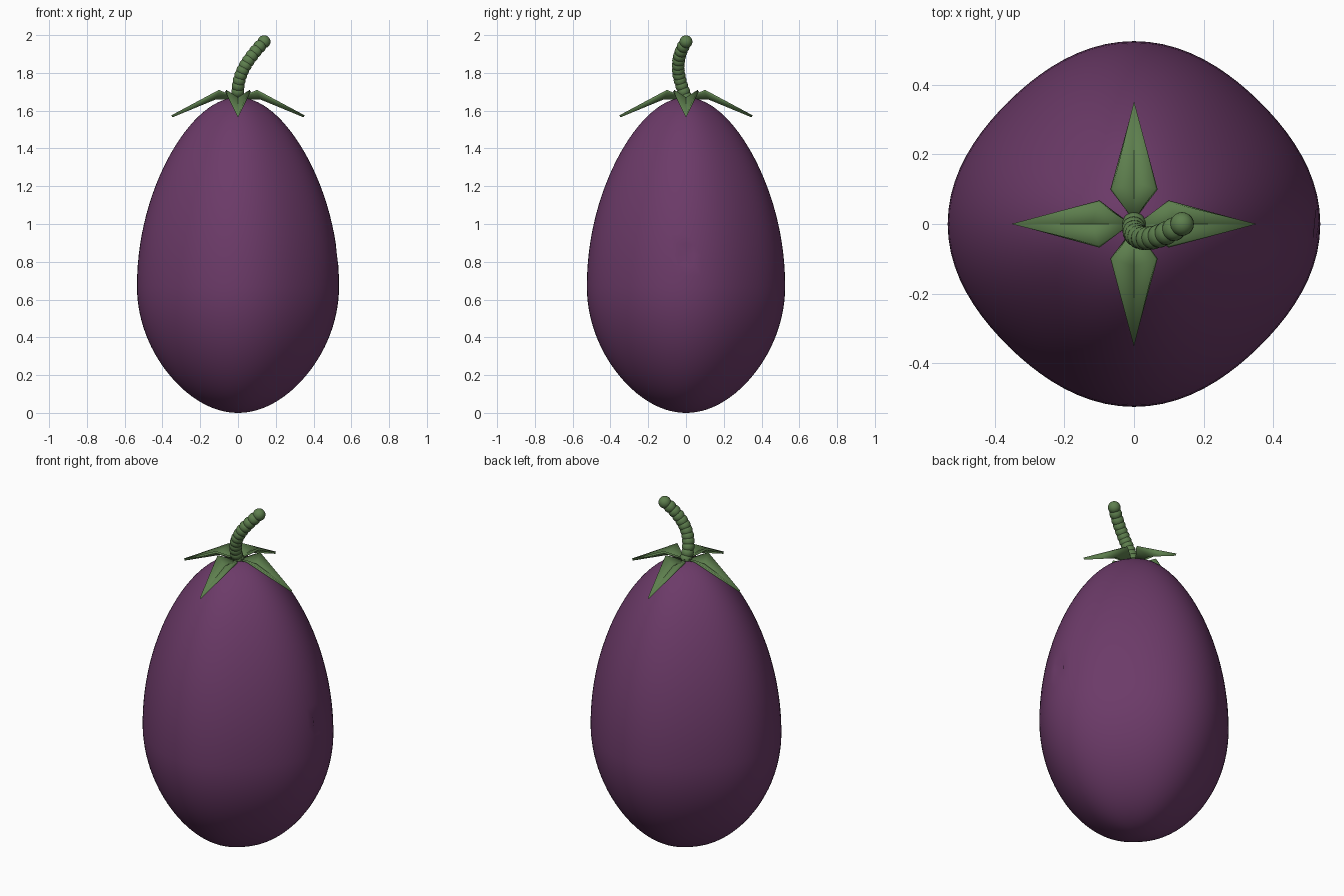
import bpy
import bmesh
import math
from mathutils import Vector
from mathutils.geometry import interpolate_bezier

cube = bpy.data.objects.get("Cube")
if cube:
    bpy.data.objects.remove(cube, do_unlink=True)


def make_material(name, rgb):
    mat = bpy.data.materials.new(name)
    mat.use_nodes = True
    color = (*rgb, 1.0)
    mat.diffuse_color = color
    mat.node_tree.nodes["Principled BSDF"].inputs["Base Color"].default_value = color
    return mat


def make_object(name, bm, mat, smooth_angle):
    mesh = bpy.data.meshes.new(name)
    bm.to_mesh(mesh)
    bm.free()
    mesh.materials.append(mat)
    obj = bpy.data.objects.new(name, mesh)
    bpy.context.collection.objects.link(obj)
    bpy.ops.object.select_all(action="DESELECT")
    obj.select_set(True)
    bpy.context.view_layer.objects.active = obj
    bpy.ops.object.shade_smooth_by_angle(angle=math.radians(smooth_angle))
    return obj


purple = make_material("aubergine_purple", (0.15, 0.043, 0.14))
green = make_material("stalk_green", (0.11, 0.21, 0.075))

# Fruit body: an egg with softly flattened diagonals
WAIST = 0.67
bm = bmesh.new()
bmesh.ops.create_uvsphere(bm, u_segments=80, v_segments=56, radius=1)
for v in bm.verts:
    w = v.co.z
    angle = math.atan2(v.co.y, v.co.x)
    girth = (0.975 + 0.025 * math.cos(4 * angle)) * (1 - (0.13 if w > 0 else 0.1) * w * w)
    v.co.x *= 0.535 * girth
    v.co.y *= 0.525 * girth
    v.co.z = WAIST + w * (1.0 if w > 0 else WAIST)

# Small dimple in the left flank
for v in bm.verts:
    if v.co.x > 0:
        d = math.hypot(v.co.y / 0.03, (v.co.z - 0.83) / 0.04)
        v.co.x -= 0.03 * max(0.0, 1 - d)
make_object("fruit_body", bm, purple, 60)

# Four folded calyx leaves, each a kite creased along its keel
for i, side in enumerate(("left", "back", "right", "front")):
    bm = bmesh.new()
    root, keel, tip = (bm.verts.new(p) for p in
                       ((0.01, 0, 1.665), (0.12, 0, 1.665), (0.35, 0, 1.57)))
    for s in (1, -1):
        wing = bm.verts.new((0.1, s * 0.065, 1.705))
        bm.faces.new((root, keel, wing))
        bm.faces.new((keel, tip, wing))
    bmesh.ops.recalc_face_normals(bm, faces=bm.faces)
    turn = i * math.pi / 2
    for v in bm.verts:
        x, y, z = v.co
        v.co = (x * math.cos(turn) - y * math.sin(turn),
                x * math.sin(turn) + y * math.cos(turn), z)
    leaf = make_object("calyx_leaf_" + side, bm, green, 30)
    solid = leaf.modifiers.new("thickness", "SOLIDIFY")
    solid.thickness = 0.012
    solid.offset = 0

# Curved stem of overlapping beads
path = interpolate_bezier(Vector((0, 0, 1.67)), Vector((-0.01, -0.05, 1.79)),
                          Vector((0.05, -0.06, 1.87)), Vector((0.138, 0, 1.965)), 12)
bm = bmesh.new()
for point in path:
    bead = bmesh.ops.create_uvsphere(bm, u_segments=20, v_segments=12, radius=0.034)
    bmesh.ops.translate(bm, verts=bead["verts"], vec=point)
make_object("stem", bm, green, 40)
